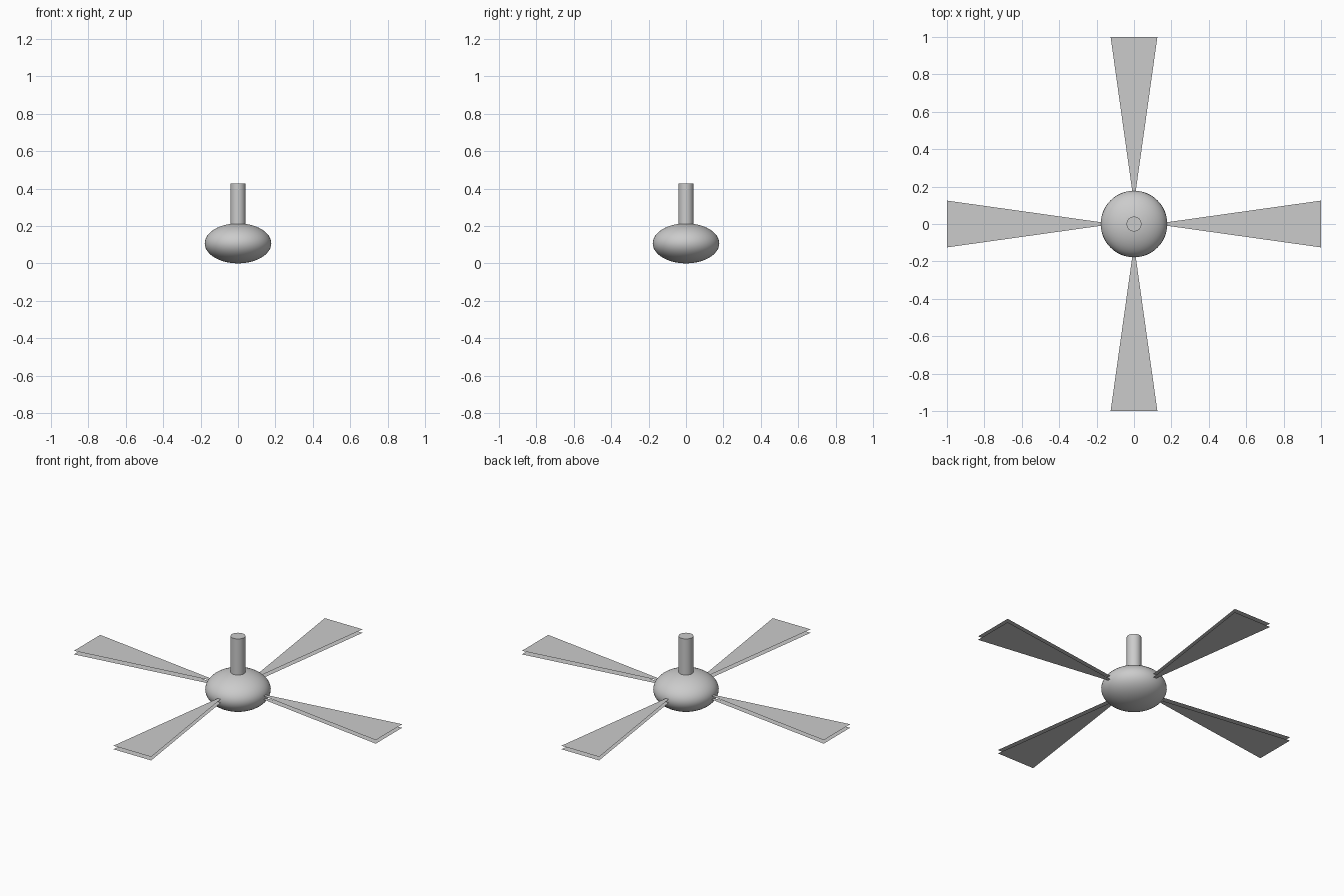
import bpy, bmesh, math
from mathutils import Matrix

cube = bpy.data.objects.get("Cube")
if cube:
    bpy.data.objects.remove(cube, do_unlink=True)

GREY = (0.6, 0.6, 0.6, 1)
grey = bpy.data.materials.new("plain_grey")
grey.use_nodes = True
grey.diffuse_color = GREY
grey.node_tree.nodes["Principled BSDF"].inputs["Base Color"].default_value = GREY

HUB_RADIUS, HUB_HALF, HUB_Z = 0.178, 0.107, 0.107
POLE_RADIUS, POLE_TOP = 0.04, 0.427
ROOT, TIP, TIP_HALF, SHEET_GAP = 0.11, 1.0, 0.125, 0.021


def finish(obj, name):
    obj.name = name
    obj.data.materials.append(grey)


# Flattened round hub
bpy.ops.mesh.primitive_uv_sphere_add(segments=48, ring_count=24, radius=1, location=(0, 0, HUB_Z))
hub = bpy.context.object
hub.scale = (HUB_RADIUS, HUB_RADIUS, HUB_HALF)
bpy.ops.object.transform_apply(location=False, rotation=False, scale=True)
bpy.ops.object.shade_smooth()
finish(hub, "hub")

# Upright pole, rising from inside the hub
depth = POLE_TOP - HUB_Z
bpy.ops.mesh.primitive_cylinder_add(vertices=32, radius=POLE_RADIUS, depth=depth,
                                    location=(0, 0, HUB_Z + depth / 2))
bpy.ops.object.shade_smooth_by_angle(angle=math.radians(40))
finish(bpy.context.object, "pole")


# Blades: each is a pair of thin open sheets that widen towards the tip
def add_blade(name, angle):
    bm = bmesh.new()
    for side in (-1, 1):
        z = HUB_Z + side * SHEET_GAP / 2
        outline = [(ROOT, 0, z), (TIP, -TIP_HALF, z), (TIP, TIP_HALF, z)]
        face = bm.faces.new([bm.verts.new(p) for p in outline])
        if side < 0:
            face.normal_flip()
    bm.transform(Matrix.Rotation(angle, 4, "Z"))
    mesh = bpy.data.meshes.new(name)
    bm.to_mesh(mesh)
    bm.free()
    obj = bpy.data.objects.new(name, mesh)
    bpy.context.collection.objects.link(obj)
    finish(obj, name)


for i, place in enumerate(("left", "back", "right", "front")):
    add_blade(place + "_blade", i * math.pi / 2)
